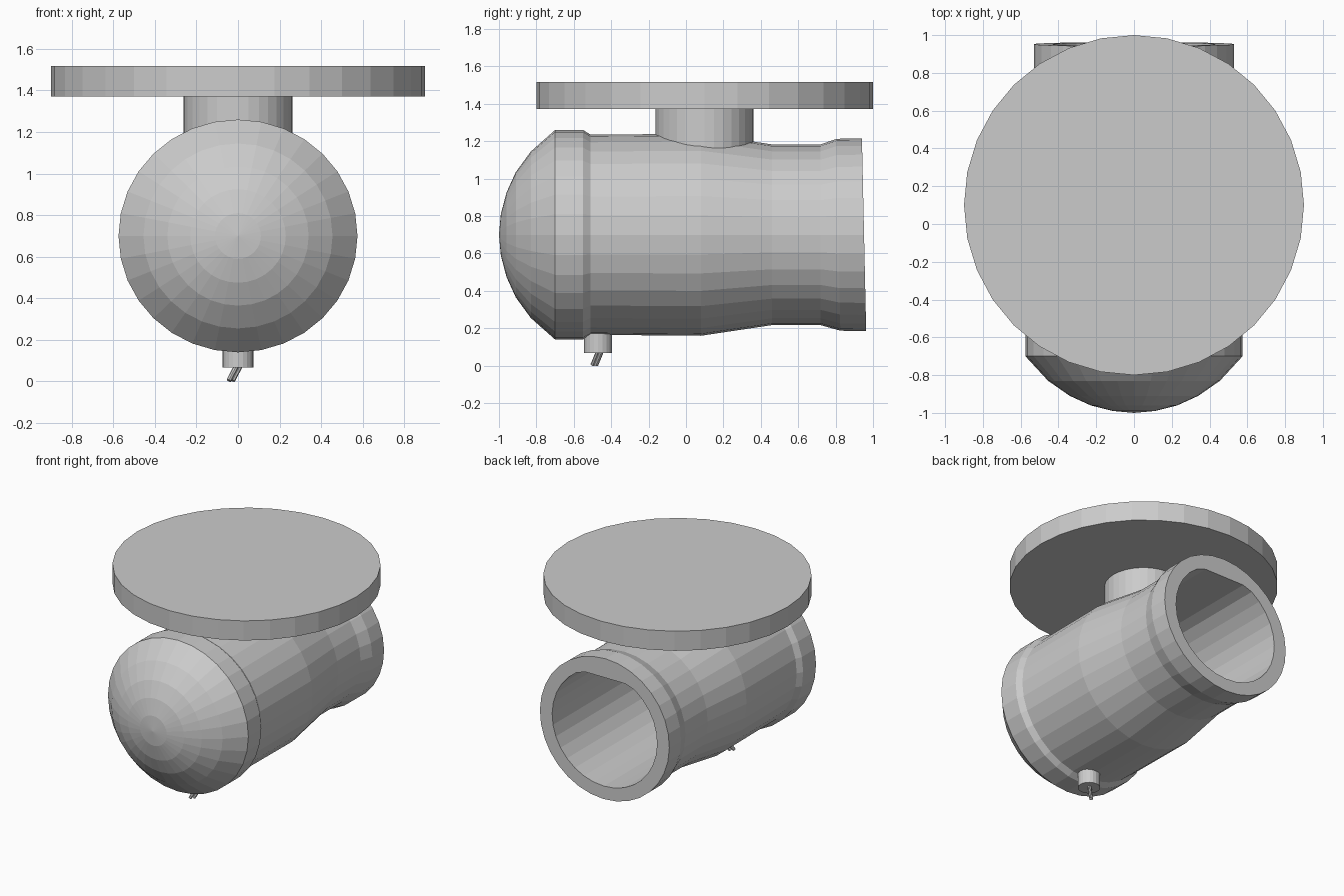
import bpy, bmesh
from math import cos, sin, pi
from mathutils import Vector

if "Cube" in bpy.data.objects:
    bpy.data.objects.remove(bpy.data.objects["Cube"])

SEG = 32
AXIS_Z = 0.70


def finish(bm, name):
    bmesh.ops.recalc_face_normals(bm, faces=bm.faces)
    me = bpy.data.meshes.new(name)
    bm.to_mesh(me)
    bm.free()
    ob = bpy.data.objects.new(name, me)
    bpy.context.collection.objects.link(ob)
    return ob


def cylinder(name, a, b, radius, seg):
    a, b = Vector(a), Vector(b)
    bm = bmesh.new()
    bmesh.ops.create_cone(bm, cap_ends=True, segments=seg, radius1=radius,
                          radius2=radius, depth=(b - a).length)
    rot = Vector((0, 0, 1)).rotation_difference(b - a).to_matrix()
    for v in bm.verts:
        v.co = rot @ v.co + (a + b) / 2
    return finish(bm, name)


def ring(bm, y, rx, rz, tilt=0.0, flat=9.0):
    """Oval ring around the y axis; flat limits its height above the axis."""
    verts = []
    for i in range(SEG):
        t = 2 * pi * i / SEG
        h = min(rz * sin(t), flat)
        verts.append(bm.verts.new((rx * cos(t), y - tilt * h, AXIS_Z + h)))
    return verts


# Housing: domed front, collar, waisted barrel, flared rim, then deep bore
bm = bmesh.new()
rows = [(-0.99, .11, .11), (-.96, .23, .225), (-.91, .34, .335),
        (-.83, .455, .445), (-.70, .575, .56), (-.55, .575, .56),
        (-.51, .55, .535), (.08, .553, .54), (.46, .50, .483),
        (.72, .50, .483), (.815, .53, .513, .02), (.952, .53, .515, .022),
        (.952, .43, .42, .022, .375), (-.62, .43, .42, 0, .375)]
rings = [ring(bm, *r) for r in rows]
for p, q in zip(rings, rings[1:]):
    for i in range(SEG):
        j = (i + 1) % SEG
        bm.faces.new((p[i], p[j], q[j], q[i]))
tip = bm.verts.new((0, -1, AXIS_Z))
for i in range(SEG):
    bm.faces.new((tip, rings[0][i], rings[0][(i + 1) % SEG]))
bm.faces.new(rings[-1])
finish(bm, "housing")

# Mounting plate and stem
cylinder("mount_plate", (0, .1, 1.372), (0, .1, 1.517), .9, SEG)
cylinder("mount_stem", (0, .098, 1.10), (0, .098, 1.38), .262, SEG)

# Cable gland with a pair of cut wires underneath
cylinder("cable_gland", (0, -.47, .068), (0, -.47, .22), .075, 20)
for k, s in enumerate((-1, 1)):
    cylinder(f"wire_{k + 1}", (-.035 + s * .009, -.49 + s * .009, .004),
             (.01 + s * .009, -.455 + s * .009, .09), .012, 8)
